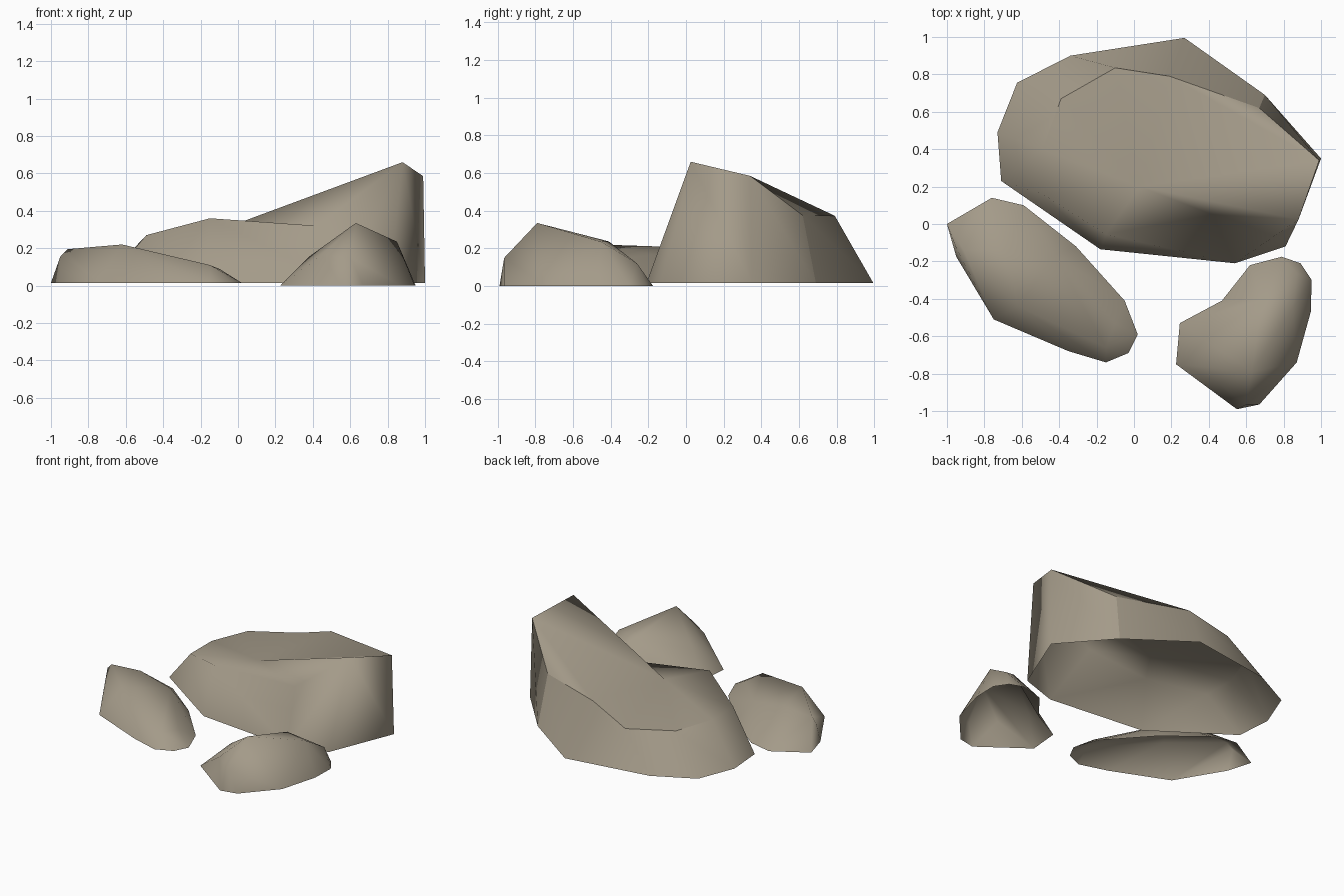
import bpy, bmesh, math

if "Cube" in bpy.data.objects:
    bpy.data.objects.remove(bpy.data.objects["Cube"])

stone = bpy.data.materials.new("grey_brown_stone")
stone.diffuse_color = (0.37, 0.325, 0.25, 1)
stone.use_nodes = True
stone.node_tree.nodes["Principled BSDF"].inputs["Base Color"].default_value = stone.diffuse_color


def finish(name, bm, angle=None):
    """Turn the bmesh into a smooth-shaded stone object."""
    mesh = bpy.data.meshes.new(name)
    for f in bm.faces:
        f.smooth = True
    bm.to_mesh(mesh)
    bm.free()
    mesh.materials.append(stone)
    ob = bpy.data.objects.new(name, mesh)
    bpy.context.collection.objects.link(ob)
    if angle:
        bpy.ops.object.select_all(action='DESELECT')
        ob.select_set(True)
        bpy.context.view_layer.objects.active = ob
        bpy.ops.object.shade_smooth_by_angle(angle=math.radians(angle))


def hull_rock(name, base, z, upper, dent=None):
    """Convex boulder with an open underside; dent pulls one base corner inwards."""
    bm = bmesh.new()
    base_verts = [bm.verts.new((x, y, z)) for x, y in base]
    for p in upper:
        bm.verts.new(p)
    bmesh.ops.convex_hull(bm, input=bm.verts[:])
    bmesh.ops.recalc_face_normals(bm, faces=bm.faces[:])
    if dent:
        base_verts[dent[0]].co.xy = dent[1]
    under = [f for f in bm.faces if all(abs(v.co.z - z) < 1e-4 for v in f.verts)]
    bmesh.ops.delete(bm, geom=under, context='FACES_ONLY')
    bmesh.ops.delete(bm, geom=[e for e in bm.edges if not e.link_faces], context='EDGES')
    bmesh.ops.delete(bm, geom=[v for v in bm.verts if not v.link_faces], context='VERTS')
    finish(name, bm, 65)


# Large slanted boulder: base ring lofted to a tilted rim, top fanned to a low ridge point
foot = [(-.71, .23), (-.73, .49), (-.625, .755), (-.34, .90), (.27, .995),
        (.70, .69), (1.0, .35), (.81, -.12), (.54, -.21), (-.18, -.135)]
rim = [(-.49, .16, .27), (-.49, .40, .27), (-.39, .67, .265), (-.10, .835, .267), (.19, .79, .373),
       (.67, .62, .375), (.99, .34, .585), (.88, .025, .66), (.42, .05, .32), (-.15, -.055, .36)]
bm = bmesh.new()
b = [bm.verts.new((x, y, .015)) for x, y in foot]
t = [bm.verts.new(p) for p in rim]
ridge = bm.verts.new((.03, .20, .345))
n = len(b)
for i in range(n):
    j = (i + 1) % n
    if i == 7:   # corner under the peak runs down to the front foot
        bm.faces.new((b[i], t[i], b[j]))
        bm.faces.new((t[i], t[j], b[j]))
    else:
        bm.faces.new((b[i], t[i], t[j], b[j]))
bm.faces.new((t[6], t[5], t[4]))
inner = t[:5] + t[6:]
for i, v in enumerate(inner):
    bm.faces.new((ridge, inner[(i + 1) % len(inner)], v))
# Crisp rim, except where the front wall rolls into the hollow; crisp back corner
for i in (1, 2, 3, 4, 5, 6, 8):
    bm.edges.get((t[i], t[(i + 1) % n])).smooth = False
bm.edges.get((t[5], b[5])).smooth = False
finish("large_boulder", bm)

# Long low rock at front left
hull_rock("long_low_rock",
          [(-1, 0), (-.95, -.175), (-.75, -.51), (-.35, -.68), (-.15, -.74), (-.03, -.69),
           (.02, -.59), (-.05, -.41), (-.31, -.12), (-.59, .10), (-.76, .14)], .015,
          [(-.95, -.13, .155), (-.91, -.14, .195), (-.68, -.14, .21), (-.62, -.44, .22),
           (-.42, -.17, .165), (-.15, -.66, .11), (-.10, -.53, .09)])

# Small peaked rock at front right, with a notched base on its inner side
hull_rock("small_peaked_rock",
          [(.245, -.53), (.44, -.35), (.62, -.22), (.79, -.175), (.89, -.21), (.95, -.30),
           (.945, -.47), (.87, -.74), (.67, -.965), (.55, -.99), (.225, -.75)], 0,
          [(.63, -.79, .335), (.85, -.45, .235), (.68, -.41, .237), (.87, -.26, .12),
           (.38, -.62, .155), (.45, -.85, .165), (.60, -.965, .15)],
          dent=(1, (.47, -.41)))
